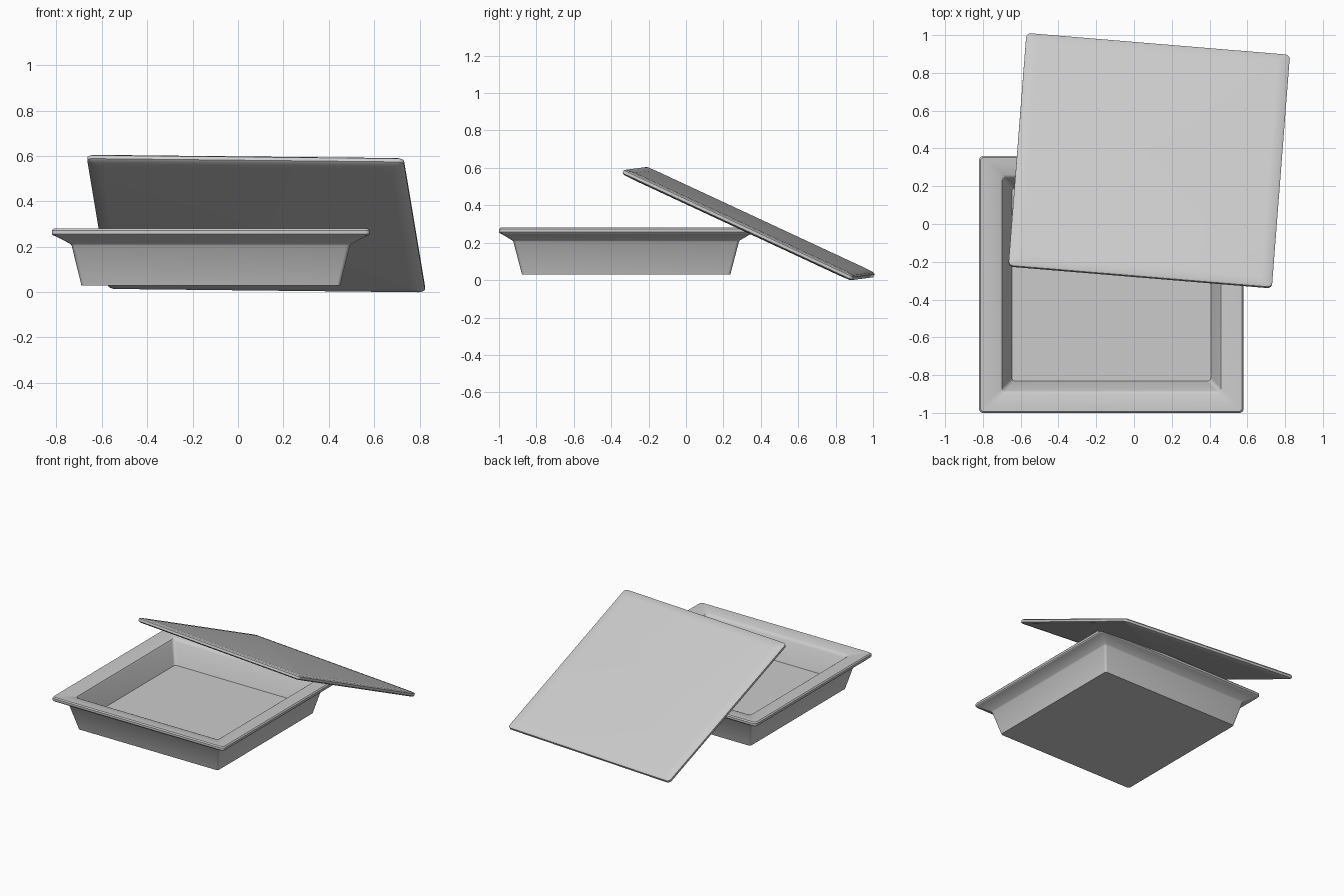
import bpy, math
from mathutils import Matrix, Vector

if "Cube" in bpy.data.objects:
    bpy.data.objects.remove(bpy.data.objects["Cube"])


def rounded_ring(hx, hy, r, z, seg=4):
    """Points of a rounded rectangle, counter-clockwise."""
    pts = []
    for i, (sx, sy) in enumerate([(1, 1), (-1, 1), (-1, -1), (1, -1)]):
        for k in range(seg + 1):
            a = math.pi / 2 * (i + k / seg)
            pts.append((sx * (hx - r) + r * math.cos(a),
                        sy * (hy - r) + r * math.sin(a), z))
    return pts


def loft(name, profile, matrix):
    """Skin a stack of rounded rectangles and cap both ends."""
    verts, faces = [], []
    rings = [rounded_ring(*p) for p in profile]
    n = len(rings[0])
    for ring in rings:
        verts += ring
    for j in range(len(rings) - 1):
        for i in range(n):
            k = (i + 1) % n
            faces.append((j * n + i, j * n + k, (j + 1) * n + k, (j + 1) * n + i))
    faces.append(tuple(reversed(range(n))))
    faces.append(tuple(range((len(rings) - 1) * n, len(rings) * n)))
    mesh = bpy.data.meshes.new(name)
    mesh.from_pydata(verts, [], faces)
    ob = bpy.data.objects.new(name, mesh)
    bpy.context.collection.objects.link(ob)
    ob.matrix_world = matrix
    bpy.ops.object.select_all(action='DESELECT')
    ob.select_set(True)
    bpy.context.view_layer.objects.active = ob
    bpy.ops.object.shade_smooth_by_angle(angle=math.radians(30))
    return ob


# Tray: underside, outer wall, flared rim, inner lip, inner wall, floor
tray_profile = [
    (0.57, 0.557, 0.015, 0.03),
    (0.613, 0.603, 0.015, 0.205),
    (0.618, 0.608, 0.015, 0.212),
    (0.685, 0.667, 0.02, 0.247),
    (0.695, 0.675, 0.02, 0.25),
    (0.70, 0.68, 0.02, 0.256),
    (0.70, 0.68, 0.02, 0.272),
    (0.693, 0.673, 0.02, 0.28),
    (0.665, 0.645, 0.02, 0.279),
    (0.59, 0.58, 0.02, 0.27),
    (0.58, 0.57, 0.02, 0.265),
    (0.573, 0.56, 0.02, 0.25),
    (0.527, 0.512, 0.02, 0.105),
]
loft("tray", tray_profile, Matrix.Translation((-0.12, -0.32, 0)))

# Lid: thin slab with shallow bevelled borders, leaning on the tray's back rim
lid_profile = [
    (0.64, 0.62, 0.02, -0.019),
    (0.69, 0.67, 0.02, -0.015),
    (0.70, 0.68, 0.025, -0.008),
    (0.70, 0.68, 0.025, 0.008),
    (0.69, 0.67, 0.02, 0.015),
    (0.64, 0.62, 0.02, 0.019),
]
u = Vector((1.39, -0.115, -0.015)).normalized()
v = Vector((0.09, 1.215, -0.565))
w = u.cross(v).normalized()
v = w.cross(u)
rot = Matrix((u, v, w)).transposed().to_4x4()
loft("lid", lid_profile, Matrix.Translation((0.08, 0.335, 0.302)) @ rot)
